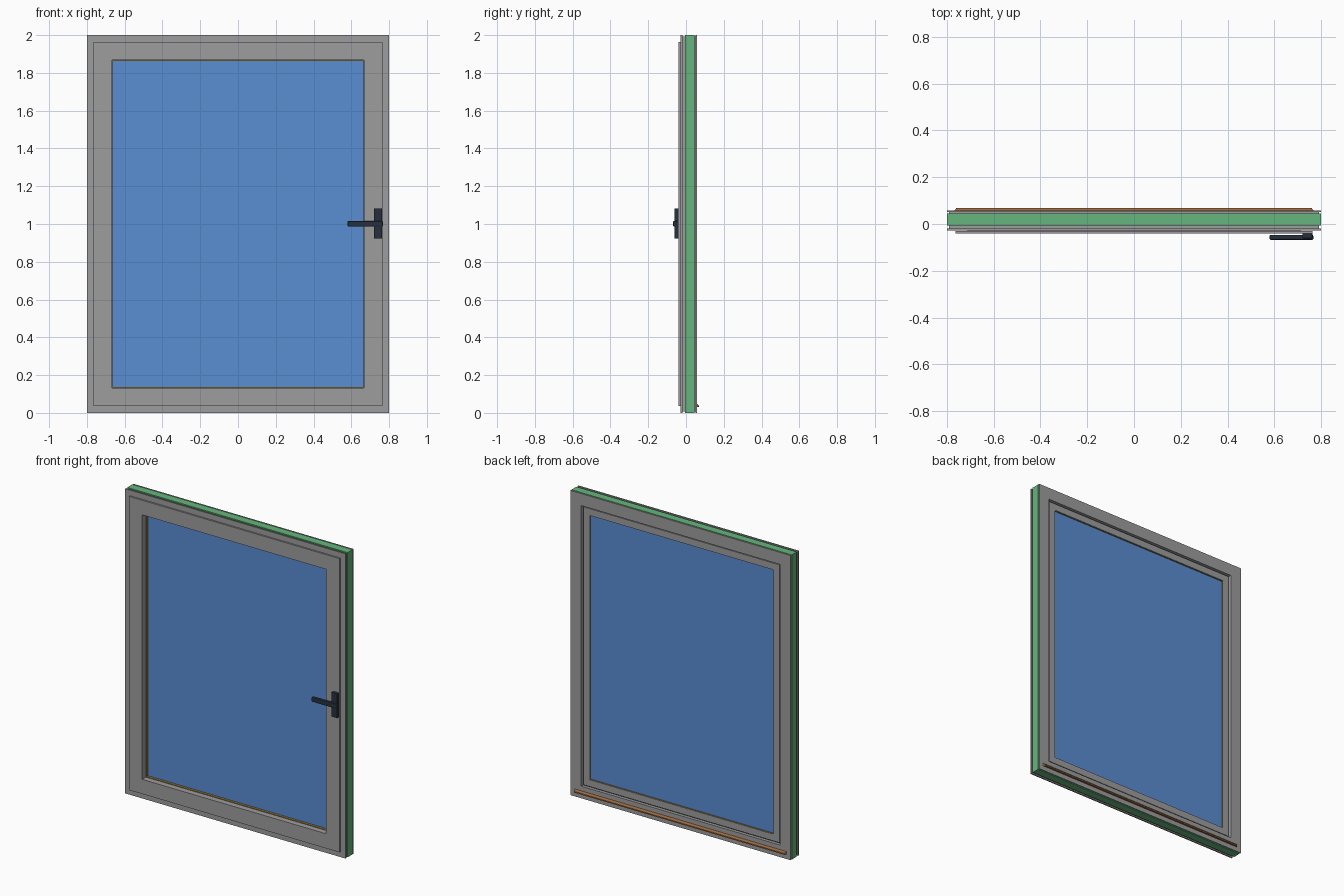
import bpy
import bmesh

WIDTH, HEIGHT = 1.6, 2.0

if "Cube" in bpy.data.objects:
    bpy.data.objects.remove(bpy.data.objects["Cube"], do_unlink=True)


def material(name, rgb):
    mat = bpy.data.materials.new(name)
    mat.use_nodes = True
    mat.diffuse_color = (*rgb, 1)
    mat.node_tree.nodes["Principled BSDF"].inputs["Base Color"].default_value = (*rgb, 1)
    return mat


GREY = material("grey_aluminium", (0.34, 0.34, 0.34))
GREEN = material("green_insulation", (0.13, 0.47, 0.2))
BLUE = material("blue_glass", (0.1, 0.27, 0.65))
DARK = material("dark_handle", (0.02, 0.03, 0.048))
BROWN = material("brown_drip", (0.32, 0.14, 0.05))
OCHRE = material("ochre_gasket", (0.33, 0.2, 0.04))
BLACK = material("dark_grey_seal", (0.06, 0.06, 0.06))


def finish(name, bm, mat):
    bmesh.ops.recalc_face_normals(bm, faces=bm.faces)
    mesh = bpy.data.meshes.new(name)
    bm.to_mesh(mesh)
    bm.free()
    mesh.materials.append(mat)
    obj = bpy.data.objects.new(name, mesh)
    bpy.context.collection.objects.link(obj)
    return obj


def ring(name, profile, mat):
    """Sweep a closed (inset, y) profile around the window with mitred corners."""
    bm = bmesh.new()
    loops = []
    for sx, top in ((-1, 0), (1, 0), (1, 1), (-1, 1)):
        loops.append([bm.verts.new((sx * (WIDTH / 2 - d), y, HEIGHT - d if top else d))
                      for d, y in profile])
    n = len(profile)
    for i in range(4):
        a, b = loops[i], loops[(i + 1) % 4]
        for j in range(n):
            k = (j + 1) % n
            bm.faces.new((a[j], a[k], b[k], b[j]))
    return finish(name, bm, mat)


def band(d0, d1, y0, y1):
    return [(d0, y0), (d1, y0), (d1, y1), (d0, y1)]


def box(name, low, high, mat, bevel=0):
    bm = bmesh.new()
    bmesh.ops.create_cube(bm, size=1)
    for v in bm.verts:
        v.co = [h if c > 0 else l for c, l, h in zip(v.co, low, high)]
    obj = finish(name, bm, mat)
    if bevel:
        mod = obj.modifiers.new("soft_edges", "BEVEL")
        mod.width, mod.segments = bevel, 2
    return obj


# Fixed frame: two grooved metal shells around an insulating core
ring("frame_front_shell", [(0, -0.028), (0, -0.019), (0.008, -0.019), (0.008, -0.006),
                           (0.075, -0.006), (0.075, -0.028)], GREY)
ring("frame_core", band(0, 0.07, -0.006, 0.045), GREEN)
ring("frame_back_shell", [(0, 0.057), (0, 0.051), (0.008, 0.051), (0.008, 0.045),
                          (0.07, 0.045), (0.07, 0), (0.079, 0), (0.079, 0.057)], GREY)

# Opening sash: front lip overlaps the frame, body sits inside it
ring("sash", [(0.036, -0.04), (0.036, -0.029), (0.088, -0.029), (0.088, 0.048),
              (0.132, 0.048), (0.132, -0.04)], GREY)
ring("sash_seal", band(0.077, 0.09, 0.01, 0.036), BLACK)

# Glazing and its gaskets
inset = 0.125
box("glass", (inset - WIDTH / 2, 0.014, inset),
    (WIDTH / 2 - inset, 0.038, HEIGHT - inset), BLUE)
ring("front_gasket", band(0.128, 0.136, -0.002, 0.014), OCHRE)
ring("back_gasket", band(0.128, 0.134, 0.038, 0.045), OCHRE)

# Sloped drip rail along the bottom of the back
bm = bmesh.new()
ends = [[bm.verts.new((s * x, y, z)) for x, y, z in
         ((0.77, 0.056, 0.05), (0.76, 0.068, 0.038), (0.76, 0.068, 0.03), (0.77, 0.056, 0.03))]
        for s in (-1, 1)]
for j in range(4):
    k = (j + 1) % 4
    bm.faces.new((ends[0][j], ends[0][k], ends[1][k], ends[1][j]))
for end in ends:
    bm.faces.new(end)
finish("drip_rail", bm, BROWN)

# Handle
box("handle_plate", (0.72, -0.061, 0.923), (0.763, -0.039, 1.083), DARK, 0.003)
box("handle_lever", (0.58, -0.068, 0.986), (0.767, -0.046, 1.016), DARK, 0.005)
